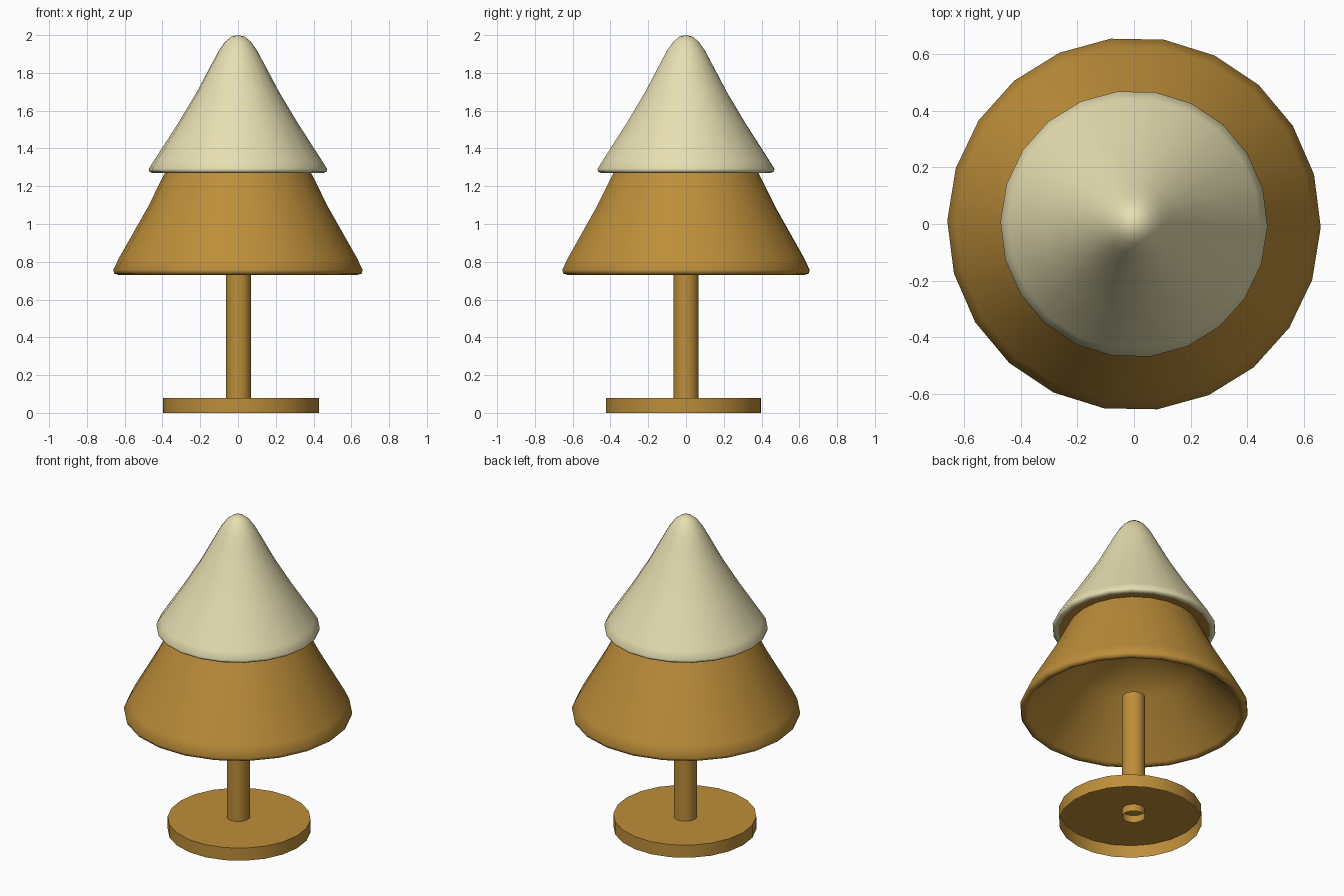
import bpy, bmesh, math

if "Cube" in bpy.data.objects:
    bpy.data.objects.remove(bpy.data.objects["Cube"])

SIDES = 22
PHASE = math.radians(-1)


def material(name, rgb):
    m = bpy.data.materials.new(name)
    m.diffuse_color = (*rgb, 1)
    m.use_nodes = True
    m.node_tree.nodes["Principled BSDF"].inputs["Base Color"].default_value = m.diffuse_color
    return m


wood = material("warm wood", (0.51, 0.27, 0.042))
cream = material("pale cream", (0.79, 0.73, 0.44))


def lathe(name, profile, mat, center=(0, 0), smooth=40):
    """Revolve (radius, height) points, ordered up the outside, about the z axis."""
    bm = bmesh.new()
    rings = []
    for r, z in profile:
        if r == 0:
            rings.append([bm.verts.new((0, 0, z))] * SIDES)
        else:
            angles = [PHASE + math.tau * i / SIDES for i in range(SIDES)]
            rings.append([bm.verts.new((r * math.cos(a), r * math.sin(a), z)) for a in angles])
    for low, high in zip(rings, rings[1:]):
        for i in range(SIDES):
            j = (i + 1) % SIDES
            corners = [low[i], low[j], high[j], high[i]]
            bm.faces.new(list(dict.fromkeys(corners)))
    mesh = bpy.data.meshes.new(name)
    bm.to_mesh(mesh)
    bm.free()
    mesh.materials.append(mat)
    obj = bpy.data.objects.new(name, mesh)
    obj.location = (*center, 0)
    bpy.context.collection.objects.link(obj)
    bpy.ops.object.select_all(action='DESELECT')
    obj.select_set(True)
    bpy.context.view_layer.objects.active = obj
    bpy.ops.object.shade_smooth_by_angle(angle=math.radians(smooth))
    return obj


# Round base: a shallow upturned pan, open underneath
lathe("base", [(0.413, 0), (0.413, 0.08), (0, 0.08)], wood, (0.017, -0.013))

# Trunk: open tube poking through the base
lathe("trunk", [(0.067, 0.035), (0.067, 0.83)], wood, (0.003, 0))

# Lower branches: flared skirt with a deep hollow underside
lathe("lower_branches", [
    (0, 1.22), (0.35, 1.02), (0.61, 0.745), (0.63, 0.73), (0.655, 0.738),
    (0.66, 0.757), (0.63, 0.82), (0.477, 1.09), (0.39, 1.265), (0.35, 1.33)], wood, smooth=60)

# Upper branches: pale cone with a rounded tip
lathe("upper_branches", [
    (0.44, 1.274), (0.455, 1.27), (0.47, 1.279),
    (0.472, 1.292), (0.445, 1.335), (0.316, 1.535), (0.22, 1.695), (0.135, 1.855),
    (0.10, 1.92), (0.068, 1.965), (0.035, 1.992), (0, 2.0)], cream, smooth=70)

# Wooden underside of the upper branches
lathe("upper_underside", [(0, 1.34), (0.44, 1.274)], wood, smooth=70)
